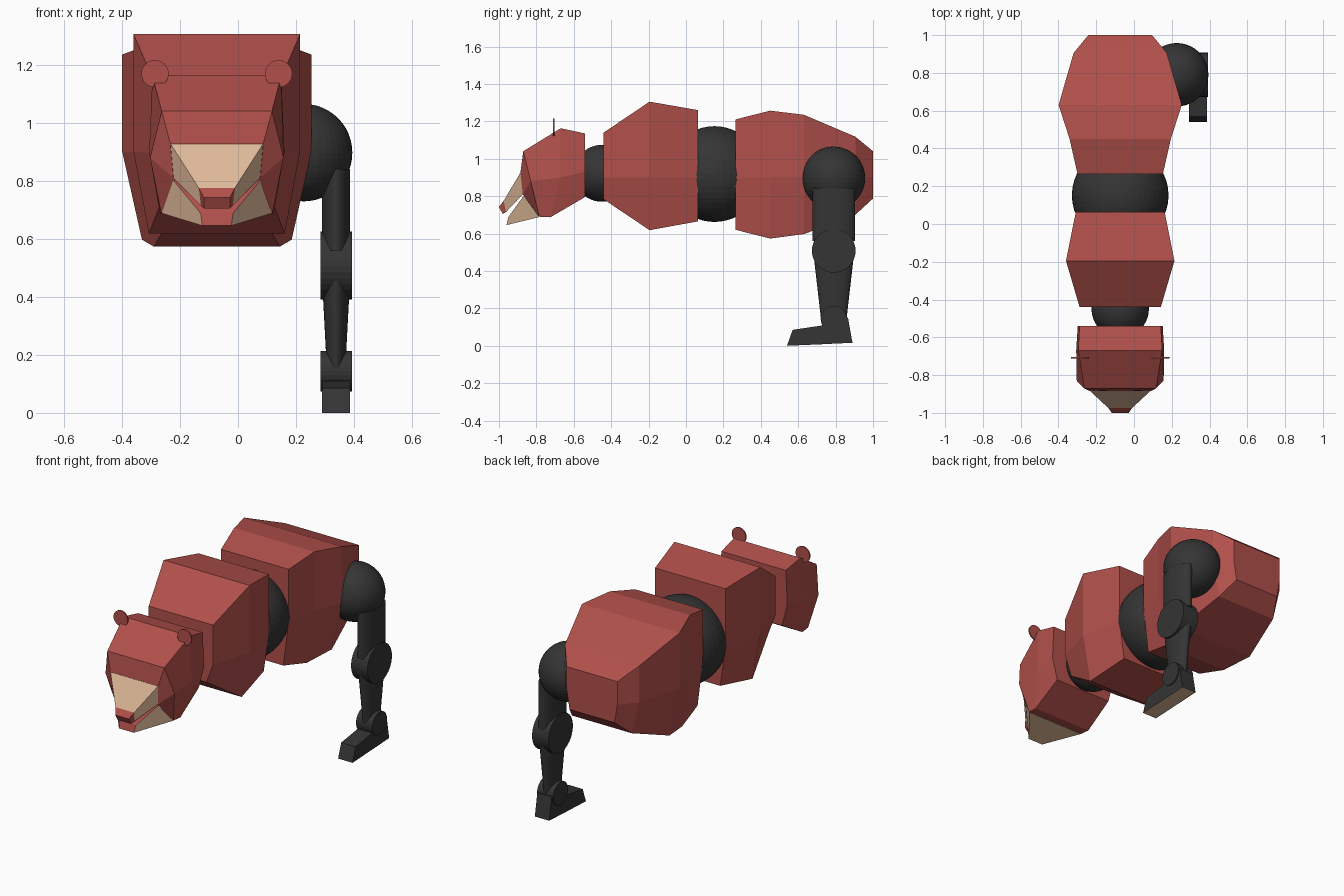
import bpy, bmesh, math
from mathutils import Matrix, Vector

if "Cube" in bpy.data.objects:
    bpy.data.objects.remove(bpy.data.objects["Cube"])

CX = -0.073      # body centre line
LEG_X = 0.338    # leg centre line
LEG_Y = 0.79


def material(name, rgb):
    m = bpy.data.materials.new(name)
    m.use_nodes = True
    m.diffuse_color = (*rgb, 1)
    m.node_tree.nodes["Principled BSDF"].inputs["Base Color"].default_value = (*rgb, 1)
    return m


RED = material("brick_red", (0.44, 0.08, 0.07))
TAN = material("tan", (0.73, 0.48, 0.31))
DARK = material("charcoal", (0.035, 0.035, 0.035))


def finish(bm, name, mats):
    bmesh.ops.recalc_face_normals(bm, faces=bm.faces)
    mesh = bpy.data.meshes.new(name)
    bm.to_mesh(mesh)
    bm.free()
    for m in mats:
        mesh.materials.append(m)
    ob = bpy.data.objects.new(name, mesh)
    bpy.context.collection.objects.link(ob)
    return ob


def loft(name, rings, mats, paint=None, cx=CX):
    """Skin mirrored half-sections; each point is (half width, y, z), top to bottom."""
    bm = bmesh.new()
    loops = []
    for half in rings:
        full = [(w, y, z) for w, y, z in half] + [(-w, y, z) for w, y, z in reversed(half)]
        loops.append([bm.verts.new((cx + x, y, z)) for x, y, z in full])
    n = len(loops[0])
    for s in range(len(loops) - 1):
        a, b = loops[s], loops[s + 1]
        for k in range(n):
            j = (k + 1) % n
            f = bm.faces.new((a[k], a[j], b[j], b[k]))
            f.material_index = paint(s, k) if paint else 0
    bm.faces.new(loops[0])
    bm.faces.new(loops[-1])
    return finish(bm, name, mats)


def shell(name, sections):
    """Body shell from (y, top width, top z, side z, bottom width, bottom z)."""
    return loft(name, [[(w, y, t), (w, y, m), (b, y, u)]
                       for y, w, t, m, b, u in sections], [RED])


def ball(name, centre, r):
    bm = bmesh.new()
    bmesh.ops.create_uvsphere(bm, u_segments=40, v_segments=24, radius=r,
                              matrix=Matrix.Translation(centre))
    return finish(bm, name, [DARK])


def cylinder(name, centre, r1, r2, depth, mat, axis="Z", squash=1.0):
    turn = {"X": Matrix.Rotation(math.pi / 2, 4, "Y"),
            "Y": Matrix.Rotation(math.pi / 2, 4, "X"),
            "Z": Matrix.Identity(4)}[axis]
    bm = bmesh.new()
    bmesh.ops.create_cone(bm, cap_ends=True, segments=32, radius1=r1, radius2=r2, depth=depth,
                          matrix=Matrix.Translation(centre) @ Matrix.Scale(squash, 4, (1, 0, 0)) @ turn)
    return finish(bm, name, [mat])


# Body shells
shell("chest", [(-0.44, 0.215, 1.14, 0.9, 0.17, 0.783),
                (-0.195, 0.287, 1.305, 0.9, 0.234, 0.618),
                (0.064, 0.235, 1.26, 0.9, 0.2, 0.665)])
shell("hindquarters", [(0.265, 0.226, 1.21, 0.9, 0.19, 0.62),
                       (0.45, 0.268, 1.257, 0.9, 0.217, 0.573),
                       (0.63, 0.326, 1.235, 0.9, 0.258, 0.597),
                       (0.905, 0.247, 1.118, 0.9, 0.2, 0.7),
                       (1.0, 0.169, 1.04, 0.9, 0.15, 0.787)])

# Ball joints
ball("waist_joint", (CX, 0.152, 0.918), 0.256)
ball("neck_joint", (CX, -0.45, 0.922), 0.152)
ball("hip_joint", (0.226, LEG_Y, 0.897), 0.168)

# Head
loft("skull", [
    [(0.215, -0.54, 1.135), (0.225, -0.54, 0.93), (0.19, -0.54, 0.795)],
    [(0.222, -0.67, 1.163), (0.233, -0.67, 0.9), (0.196, -0.725, 0.687)],
    [(0.19, -0.87, 1.04), (0.23, -0.83, 0.88), (0.192, -0.785, 0.69)],
    [(0.16, -0.885, 0.928), (0.15, -0.873, 0.81), (0.15, -0.79, 0.7)]], [RED])

# Upper muzzle: tan top and sides, red nose and palate
loft("upper_muzzle", [
    [(0.16, -0.884, 0.928), (0.15, -0.872, 0.81)],
    [(0.062, -0.975, 0.775), (0.055, -0.962, 0.715)],
    [(0.045, -1.0, 0.742), (0.045, -0.98, 0.705)]],
    [TAN, RED], lambda s, k: 1 if s == 1 or k == 1 else 0).data.polygons[-1].material_index = 1

# Lower jaw: red inside and lip
loft("lower_jaw", [
    [(0.15, -0.868, 0.802), (0.19, -0.784, 0.688)],
    [(0.056, -0.95, 0.688), (0.05, -0.96, 0.645)]],
    [TAN, RED], lambda s, k: 1 if k == 3 else 0).data.polygons[-1].material_index = 1


# Eyes: thin slanted plates lying on the brow
def eye(name, side, mat, grow, lift):
    bm = bmesh.new()
    corners = [(0.07, 0.992), (0.115, 0.992), (0.11, 0.977), (0.077, 0.977)]
    mid = Vector((0.093, 0.9845))
    vs = []
    for c in corners:
        p = mid + Vector([d + math.copysign(grow, d) for d in Vector(c) - mid])
        y = -0.87 - 0.134 * (1.04 - p.y) - lift
        vs.append(bm.verts.new((CX + side * p.x, y, p.y)))
    face = bm.faces.new(vs)
    face.normal_update()
    if face.normal.y > 0:
        face.normal_flip()
    mesh = bpy.data.meshes.new(name)
    bm.to_mesh(mesh)
    bm.free()
    mesh.materials.append(mat)
    bpy.context.collection.objects.link(bpy.data.objects.new(name, mesh))


for side, label in ((1, "left"), (-1, "right")):
    eye(label + "_eye_rim", side, TAN, 0.0, 0.002)
    eye(label + "_eye", side, RED, -0.003, 0.004)
    cylinder(label + "_ear", (CX + side * 0.213, -0.707, 1.169), 0.047, 0.047, 0.008, RED, "Y")

# Left hind leg
cylinder("thigh", (LEG_X, LEG_Y, 0.7), 0.113, 0.113, 0.28, DARK, squash=0.43)
cylinder("knee", (LEG_X, LEG_Y, 0.508), 0.117, 0.117, 0.109, DARK, "X")
cylinder("shin", (LEG_X, LEG_Y, 0.305), 0.068, 0.106, 0.33, DARK, squash=0.46)
cylinder("ankle", (LEG_X, LEG_Y, 0.144), 0.07, 0.07, 0.109, DARK, "X")

# Foot with tan sole, lofted from toe to heel
loft("foot", [
    [(0.048, 0.57, 0.085), (0.048, 0.54, 0.0)],
    [(0.048, 0.725, 0.108), (0.048, 0.725, 0.008)],
    [(0.048, 0.765, 0.15), (0.048, 0.765, 0.01)],
    [(0.048, 0.866, 0.15), (0.048, 0.89, 0.016)]],
    [DARK, TAN], lambda s, k: 1 if k == 1 else 0, cx=LEG_X)
